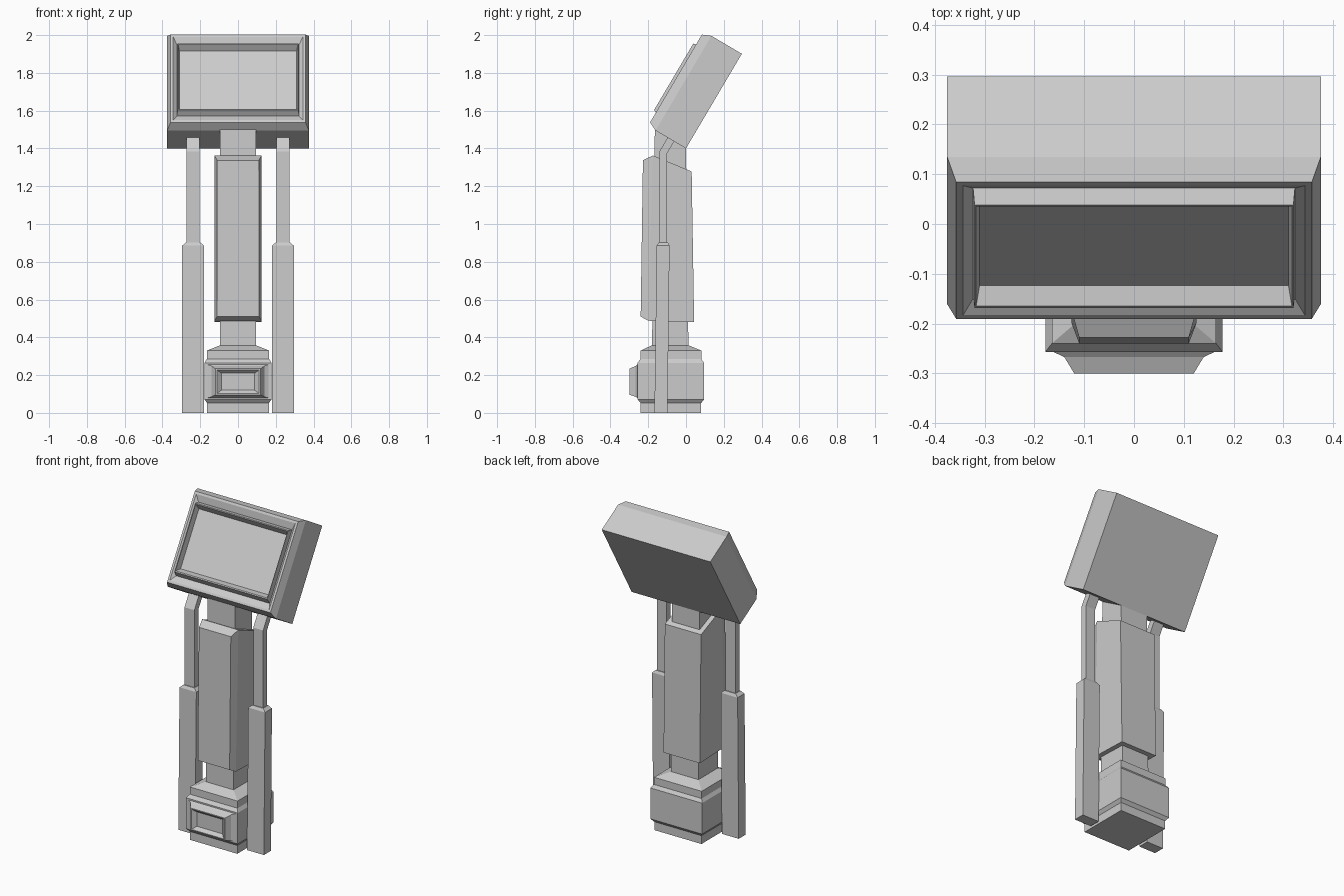
import bpy, bmesh
from mathutils import Vector


def loft(name, rings):
    """Join successive rings of points with quads and cap both ends."""
    bm = bmesh.new()
    loops = [[bm.verts.new(p) for p in r] for r in rings]
    n = len(loops[0])
    for a, b in zip(loops, loops[1:]):
        for i in range(n):
            j = (i + 1) % n
            bm.faces.new((a[i], a[j], b[j], b[i]))
    bm.faces.new(loops[0][::-1])
    bm.faces.new(loops[-1])
    bmesh.ops.recalc_face_normals(bm, faces=bm.faces[:])
    me = bpy.data.meshes.new(name)
    bm.to_mesh(me)
    bm.free()
    ob = bpy.data.objects.new(name, me)
    bpy.context.collection.objects.link(ob)
    return ob


def upright(w, low, high):
    """Front-facing rectangle: half width, (y, z) of lower and upper edge."""
    return [(-w, *low), (w, *low), (w, *high), (-w, *high)]


def flat(w, y0, y1, z, cx=0):
    """Horizontal rectangle."""
    return [(cx - w, y0, z), (cx + w, y0, z), (cx + w, y1, z), (cx - w, y1, z)]


# Tilted head: case, front chamfer, groove, raised border and sunken screen
U, N = Vector((0.508, 0.861)), Vector((-0.861, 0.508))
origin = Vector((0.0, 1.40))


def tilted(w, u0, u1, n):
    return upright(w, origin + U * u0 + N * n, origin + U * u1 + N * n)


loft("screen_head", [
    tilted(0.375, 0, 0.582, 0),
    tilted(0.375, 0, 0.582, 0.187),
    tilted(0.357, 0.022, 0.562, 0.234),
    tilted(0.343, 0.036, 0.548, 0.234),
    tilted(0.323, 0.072, 0.508, 0.216),
    tilted(0.320, 0.090, 0.497, 0.249),
    tilted(0.317, 0.097, 0.492, 0.249),
    tilted(0.310, 0.117, 0.472, 0.213),
])

# Neck column running through the body up to the underside of the head
loft("neck_column", [
    flat(0.095, -0.18, 0.013, 0.34),
    [(-0.095, -0.165, 1.50), (0.095, -0.165, 1.50),
     (0.095, 0.0, 1.402), (-0.095, 0.0, 1.402)],
])

# Main body with a chamfered front
loft("body_housing", [
    upright(0.125, (0.043, 0.48), (0.03, 1.278)),
    upright(0.125, (-0.20, 0.488), (-0.175, 1.363)),
    upright(0.11, (-0.24, 0.51), (-0.228, 1.337)),
])

# Stepped base
loft("base_block", [
    flat(0.163, -0.24, 0.08, 0),
    flat(0.163, -0.24, 0.08, 0.052),
    flat(0.178, -0.257, 0.096, 0.072),
    flat(0.178, -0.257, 0.096, 0.265),
    flat(0.165, -0.24, 0.081, 0.285),
    flat(0.165, -0.24, 0.081, 0.33),
    flat(0.095, -0.18, 0.013, 0.358),
])

# Front panel on the base with a recessed face
loft("base_front_panel", [
    upright(0.177, (-0.25, 0.075), (-0.25, 0.262)),
    upright(0.140, (-0.267, 0.085), (-0.267, 0.248)),
    upright(0.120, (-0.30, 0.096), (-0.30, 0.234)),
    upright(0.112, (-0.30, 0.102), (-0.30, 0.228)),
    upright(0.088, (-0.28, 0.12), (-0.28, 0.21)),
])

# Side struts: thick lower sleeve and thin bent rod, on both sides
for side, s in (("left", -1), ("right", 1)):
    cx = 0.2375 * s
    loft(side + "_strut_sleeve", [
        flat(0.058, -0.167, -0.098, 0, cx),
        flat(0.058, -0.155, -0.087, 0.885, cx),
        flat(0.038, -0.145, -0.095, 0.902, cx),
    ])
    rod = []
    for y0, z0, y1, z1 in ((-0.14, 0.88, -0.10, 0.88), (-0.14, 1.385, -0.10, 1.375),
                           (-0.09, 1.47, -0.055, 1.45)):
        xa, xb = cx - 0.034, cx + 0.034
        rod.append([(xa, y0, z0), (xb, y0, z0), (xb, y1, z1), (xa, y1, z1)])
    loft(side + "_strut_rod", rod)
